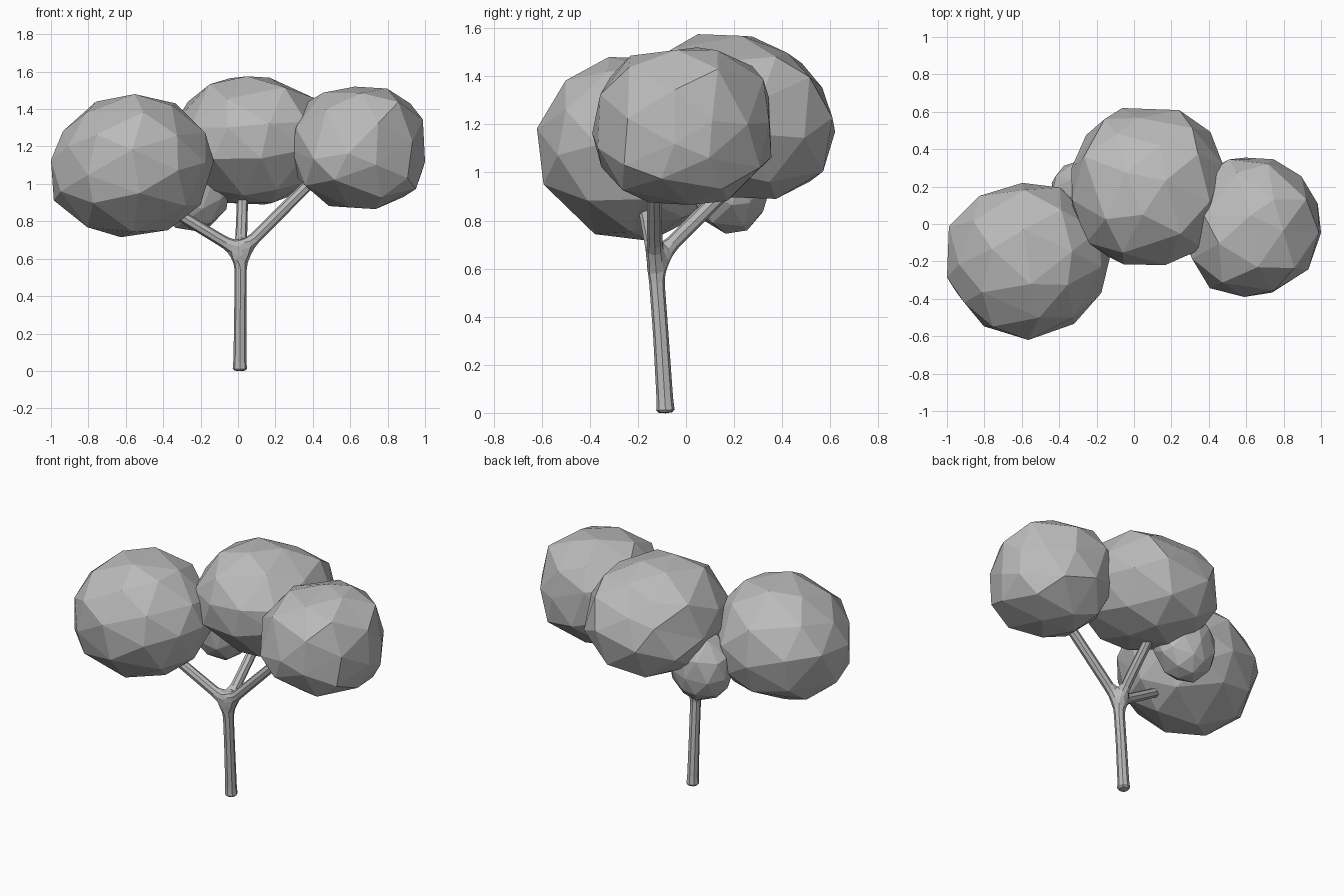
import bpy
import random
from mathutils import Vector

cube = bpy.data.objects.get("Cube")
if cube:
    bpy.data.objects.remove(cube, do_unlink=True)

grey = bpy.data.materials.new("plain grey")
grey.use_nodes = True
colour = (0.5, 0.5, 0.5, 1)
grey.diffuse_color = colour
grey.node_tree.nodes["Principled BSDF"].inputs["Base Color"].default_value = colour


def foliage(name, low, high, seed, boxiness, bulges=()):
    """Faceted, slightly boxy ball between two corners, with bulges and dents."""
    rng = random.Random(seed)
    bpy.ops.mesh.primitive_ico_sphere_add(subdivisions=2, radius=1)
    ball = bpy.context.object
    ball.name = name
    verts = ball.data.vertices
    turn = Vector((rng.uniform(-1, 1), rng.uniform(-1, 1), 1)).to_track_quat('Z', 'Y')
    for v in verts:
        jitter = Vector([rng.uniform(-0.1, 0.1) for _ in range(3)])
        d = (turn @ v.co + jitter).normalized()
        size = sum(abs(c) ** boxiness for c in d) ** (-1 / boxiness)
        for direction, amount in bulges:
            size += amount * max(0, d.dot(Vector(direction).normalized())) ** 5
        v.co = d * size
    # Fill the given box on each axis
    for axis in range(3):
        values = [v.co[axis] for v in verts]
        start, span = min(values), max(values) - min(values)
        for v in verts:
            t = (v.co[axis] - start) / span
            v.co[axis] = low[axis] + t * (high[axis] - low[axis])
    ball.data.materials.append(grey)
    return ball


foliage("left_low_foliage", (-1, -0.62, 0.715), (-0.13, 0.22, 1.48), 3, 2.05,
        [((-0.7, 0, 0.6), -0.13), ((-1, 0.5, 0), 0.06), ((0.6, -0.7, 0), -0.05),
         ((-0.8, -0.7, 0), -0.09), ((-0.6, 0.8, 0), -0.06), ((0.5, -0.3, 0.8), -0.04)])
foliage("back_foliage", (-0.335, -0.22, 0.89), (0.485, 0.62, 1.575), 8, 2.4,
        [((0, 0.5, -1), 0.1), ((0, 0.7, 0.6), -0.2), ((0.7, 0, 0.7), -0.05)])
foliage("right_foliage", (0.29, -0.39, 0.865), (1, 0.355, 1.52), 5, 2.6,
        [((-0.8, -0.8, 0), 0.06), ((0.8, -0.7, 0), -0.1), ((0.8, 0.75, 0), -0.13)])
foliage("small_foliage", (-0.44, 0.02, 0.745), (-0.045, 0.35, 1.2), 11, 2.1)

# Trunk and three branches grown from a skeleton: position, thickness
trunk = [((0.01, -0.085, -0.004), 0.05), ((0.01, -0.086, 0.025), 0.038),
         ((0.012, -0.105, 0.33), 0.035), ((0.015, -0.128, 0.635), 0.035)]
tips = [((-0.34, -0.17, 0.85), 0.032), ((0.025, 0.19, 0.95), 0.032),
        ((0.42, -0.135, 1.04), 0.032)]
joints = trunk + tips
fork = len(trunk) - 1
edges = [(i, i + 1) for i in range(fork)]
edges += [(fork, fork + 1 + i) for i in range(len(tips))]
mesh = bpy.data.meshes.new("trunk_and_branches")
mesh.from_pydata([place for place, _ in joints], edges, [])
tree = bpy.data.objects.new("trunk_and_branches", mesh)
bpy.context.collection.objects.link(tree)
tree.modifiers.new("skin", 'SKIN')
for i, item in enumerate(mesh.skin_vertices[0].data):
    item.radius = (joints[i][1], joints[i][1])
    item.use_root = i == 0
smooth = tree.modifiers.new("rounding", 'SUBSURF')
smooth.levels = smooth.render_levels = 1
mesh.materials.append(grey)
